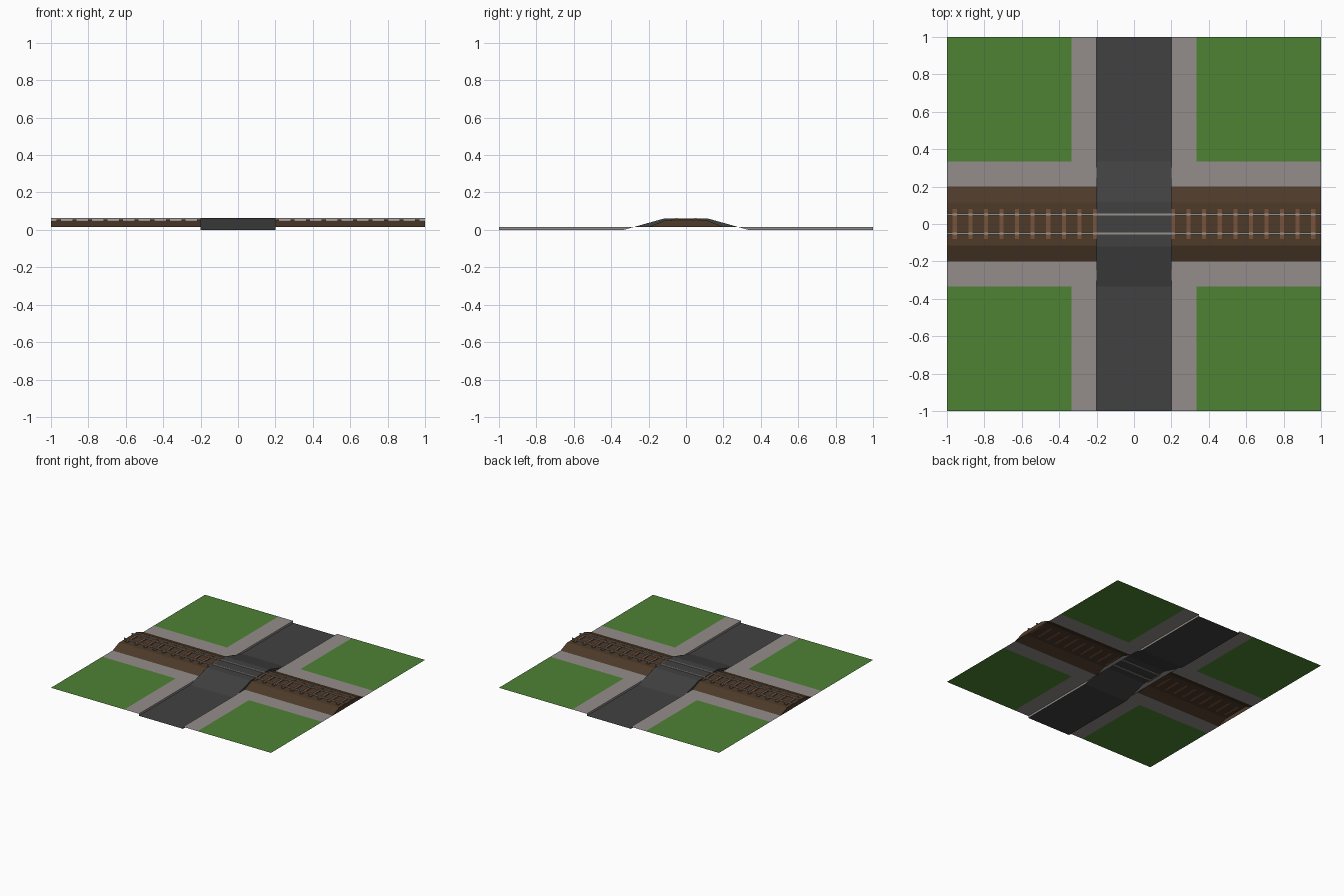
import bpy
import bmesh
from mathutils import Vector

cube = bpy.data.objects.get("Cube")
if cube:
    bpy.data.objects.remove(cube, do_unlink=True)


def material(name, r, g, b):
    m = bpy.data.materials.new(name)
    m.use_nodes = True
    m.diffuse_color = (r, g, b, 1)
    m.node_tree.nodes["Principled BSDF"].inputs["Base Color"].default_value = (r, g, b, 1)
    return m


GRASS = material("grass green", 0.077, 0.223, 0.034)
PAVING = material("paving grey", 0.296, 0.27, 0.254)
ASPHALT = material("asphalt", 0.053, 0.053, 0.053)
EARTH = material("earth brown", 0.075, 0.043, 0.023)
WOOD = material("sleeper wood", 0.19, 0.085, 0.042)
STEEL = material("rail steel", 0.31, 0.29, 0.27)

GROUND = 0.0165     # height of the verge and paving
ROAD = 0.2          # half width of the road
BANK_TOP = 0.05
UP = Vector((0, 0, 1))


def make(name, mat, faces):
    """Build an object from (corner points, outward direction) pairs."""
    bm = bmesh.new()
    for pts, out in faces:
        f = bm.faces.new([bm.verts.new(p) for p in pts])
        f.normal_update()
        if f.normal.dot(Vector(out)) < 0:
            f.normal_flip()
    bmesh.ops.remove_doubles(bm, verts=bm.verts, dist=1e-5)
    me = bpy.data.meshes.new(name)
    bm.to_mesh(me)
    bm.free()
    me.materials.append(mat)
    ob = bpy.data.objects.new(name, me)
    bpy.context.collection.objects.link(ob)
    return ob


def flat(x0, x1, y0, y1, z=GROUND):
    return [(x0, y0, z), (x1, y0, z), (x1, y1, z), (x0, y1, z)], UP


def sweep(profile, x0, x1):
    """Sheet made by sweeping a (y, z) profile along x."""
    return [([(x0, *a), (x1, *a), (x1, *b), (x0, *b)], UP)
            for a, b in zip(profile, profile[1:])]


def box(name, mat, x0, x1, y0, y1, z0, z1):
    bm = bmesh.new()
    bmesh.ops.create_cube(bm, size=1)
    bmesh.ops.scale(bm, vec=(x1 - x0, y1 - y0, z1 - z0), verts=bm.verts)
    bmesh.ops.translate(bm, vec=((x0 + x1) / 2, (y0 + y1) / 2, (z0 + z1) / 2), verts=bm.verts)
    me = bpy.data.meshes.new(name)
    bm.to_mesh(me)
    bm.free()
    me.materials.append(mat)
    bpy.context.collection.objects.link(bpy.data.objects.new(name, me))


# Road sheet with a hump over the track
half = [(1, 0), (0.333, 0), (0.12, 0.06)]
road = [(-y, z) for y, z in half] + half[::-1]
make("road", ASPHALT, sweep(road, -ROAD, ROAD))

# Embankment cross-section
bank = [(-0.2, GROUND), (-0.115, BANK_TOP), (0.115, BANK_TOP), (0.2, GROUND)]
RAMP = 0.275        # where the ramp rises above the paving
hump = [(-RAMP, GROUND), (-0.12, 0.06), (0.12, 0.06), (RAMP, GROUND)]

for sx, side in ((1, "left"), (-1, "right")):
    edge = sx * ROAD
    # Side wall of the hump
    make(f"{side}_hump_wall", ASPHALT, [([(edge, *p) for p in hump], (sx, 0, 0))])

    # Embankment, closed at the outer end
    make(f"{side}_embankment", EARTH,
         sweep(bank, edge, sx) + [([(sx, *p) for p in bank], (sx, 0, 0))])

    # Grass, paving and kerb of each corner
    for sy, end in ((1, "back"), (-1, "front")):
        make(f"{side}_{end}_grass", GRASS, [flat(sx / 3, sx, sy / 3, sy)])
        kerb = [(1, 0), (0.333, 0), (RAMP, GROUND), (1, GROUND)]
        make(f"{side}_{end}_paving", PAVING, [
            flat(edge, sx / 3, sy * 0.2, sy),
            flat(sx / 3, sx, sy * 0.2, sy / 3),
            ([(edge, sy * y, z) for y, z in kerb], (-sx, 0, 0))])

    # Sleepers
    for i in range(10):
        x = sx * (2.5 + i) / 12
        box(f"{side}_sleeper_{i + 1}", WOOD, x - 0.011, x + 0.011,
            -0.08, 0.08, BANK_TOP - 0.001, 0.056)

# Rails running across the whole tile
for y, name in ((0.05, "back_rail"), (-0.05, "front_rail")):
    box(name, STEEL, -1, 1, y - 0.005, y + 0.005, 0.055, 0.064)
